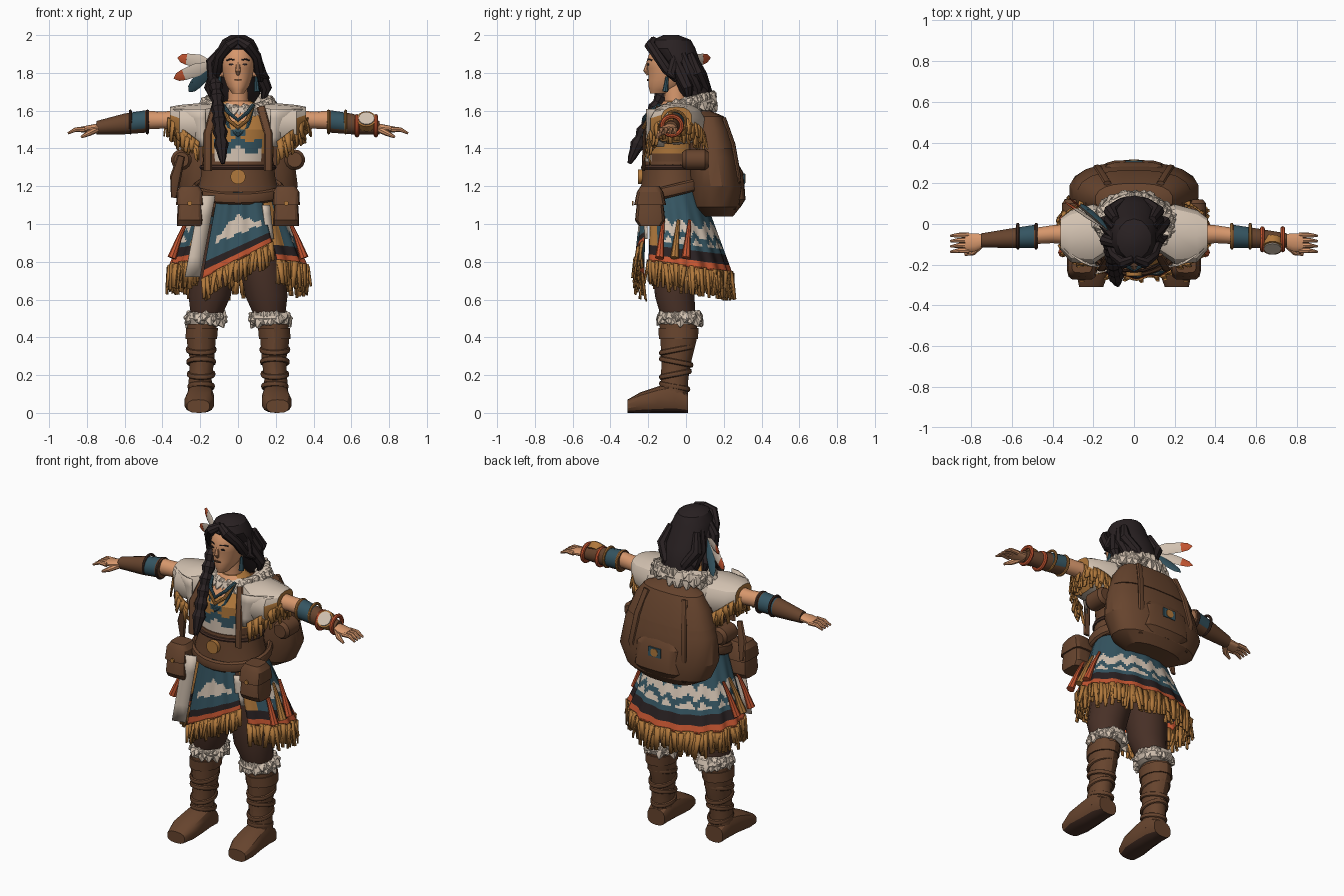
import bpy, bmesh, random
from math import sin, cos, pi, radians
from mathutils import Vector
random.seed(4)
if "Cube" in bpy.data.objects:
    bpy.data.objects.remove(bpy.data.objects["Cube"])
def material(name, *rgb):
    mat = bpy.data.materials.new(name)
    mat.use_nodes = True
    mat.diffuse_color = (*rgb, 1)
    mat.node_tree.nodes["Principled BSDF"].inputs["Base Color"].default_value = (*rgb, 1)
    return mat
dark = material("black hair", .022, .015, .016)
skin = material("skin", .68, .31, .15)
leather = material("brown leather", .135, .058, .027)
cloth = material("dark brown cloth", .065, .03, .02)
fur = material("cream fur", .65, .54, .44)
teal = material("teal cloth", .035, .09, .12)
ochre = material("ochre suede", .44, .19, .045)
red = material("orange red", .55, .09, .03)

# Mesh helpers
def emit(name, verts, faces, mats, rule=None, thick=0):
    mesh = bpy.data.meshes.new(name)
    mesh.from_pydata(verts, [], faces)
    bm = bmesh.new()
    bm.from_mesh(mesh)
    bmesh.ops.recalc_face_normals(bm, faces=bm.faces)
    bm.to_mesh(mesh)
    bm.free()
    for mat in mats if isinstance(mats, list) else [mats]:
        mesh.materials.append(mat)
    for poly in mesh.polygons:
        poly.material_index = rule(poly) if rule else 0
    mesh.shade_smooth()
    mesh.set_sharp_from_angle(angle=radians(30))
    obj = bpy.data.objects.new(name, mesh)
    bpy.context.collection.objects.link(obj)
    if thick:
        obj.modifiers.new("thickness", "SOLIDIFY").thickness = thick
def skin_rings(name, rings, mats, closed=False, rule=None):
    n, count = len(rings[0]), len(rings)
    faces = [(i * n + j, i * n + (j + 1) % n, (i + 1) % count * n + (j + 1) % n, (i + 1) % count * n + j)
             for i in range(count if closed else count - 1) for j in range(n)]
    caps = [] if closed else [tuple(range(n)), tuple(range((count - 1) * n, count * n))]
    emit(name, [v for ring in rings for v in ring], faces + caps, mats, rule)
def loft(name, sections, mats, axis="z", n=14, power=1, steps=1, rule=None):
    u, w = [Vector([float(k == a) for k in "xyz"]) for a in "xyz" if a != axis]
    rows = [[p + (q - p) * k / steps for p, q in zip(a, b)] for a, b in zip(sections, sections[1:]) for k in range(steps)]
    def shape(t):
        return abs(t) ** power * (1 if t > 0 else -1)
    angles = [2 * pi * (j + .5) / n for j in range(n)]
    skin_rings(name, [[Vector(r[:3]) + u * r[3] * shape(cos(a)) + w * r[4] * shape(sin(a)) for a in angles]
                      for r in rows + [sections[-1]]], mats, rule=rule)
def tube(name, points, radii, mat, flat=1, closed=False, ref=None, n=8):
    pts, rings = [Vector(p) for p in points], []
    radii = radii if isinstance(radii, list) else [radii] * len(pts)
    chord = pts[-1] - pts[0]
    ref = Vector(ref or ((0, 0, 1) if abs(chord.y) > .8 * chord.length else (0, 1, 0)))
    for i, p in enumerate(pts):
        after = pts[(i + 1) % len(pts)] if closed else pts[min(i + 1, len(pts) - 1)]
        tangent = (after - pts[i - 1 if closed else max(i - 1, 0)]).normalized()
        u = tangent.cross(ref).normalized()
        w = tangent.cross(u) * flat
        rings.append([p + radii[i] * (u * cos(2 * pi * j / n) + w * sin(2 * pi * j / n)) for j in range(n)])
    skin_rings(name, rings, mat, closed)
def loop(name, centre, a, b, radius, mat, axis="z", tilt=0, flat=1):
    turns = [(a * cos(k * pi / 12), b * sin(k * pi / 12)) for k in range(24)]
    path = [Vector(centre) + Vector((p, q, -q * tilt) if axis == "z" else (0, p, q)) for p, q in turns]
    tube(name, path, radius, mat, flat, True, [float(axis == k) for k in "xyz"])
def sheet(name, surface, nu, nv, mats, rule=lambda u, v: 0):
    verts = [surface(i / nu, j / nv) for i in range(nu + 1) for j in range(nv + 1)]
    faces = [(a, a + 1, a + nv + 2, a + nv + 1) for i in range(nu) for j in range(nv) for a in [i * (nv + 1) + j]]
    emit(name, verts, faces, mats, lambda p: rule((p.index // nv + .5) / nu, (p.index % nv + .5) / nv), .008)
def fringe(name, line, count, length):
    verts = []
    for t in [(k + .5) / count for k in range(count)]:
        p, side = line(t), (line(t + .3 / count) - line(t - .3 / count)) * 1.3
        drop = Vector((random.uniform(-.02, .02), random.uniform(-.02, .02), -length * random.uniform(.7, 1.1)))
        verts += [p - side, p + side, p + drop + side * .6, p + drop - side * .6]
    emit(name, verts, [tuple(range(4 * k, 4 * k + 4)) for k in range(count)], ochre, thick=.008)
def fur_ring(name, c, a, b, radius, lift=0, count=50):
    loop(name + "_core", c, a, b, radius, fur, tilt=-lift)
    for t in [k * 2.4 for k in range(count)]:
        d = Vector((cos(t), sin(t), random.uniform(-1, 1.6))).normalized()
        p = Vector(c) + Vector((a * cos(t), b * sin(t), b * lift * sin(t))) + d * radius * .6
        tip = p + (d + Vector((0, 0, random.uniform(-.9, .2)))) * radius * .65
        tube(name + "_lock", [p, p.lerp(tip, .5), tip], [radius * .7, radius * .5, radius * .1], fur, n=5)
def disc(name, c, a, b, mat, depth=.008, n=12):
    loft(name, [(*c, a, b), (c[0], c[1] + depth, c[2], a, b)], mat, "y", n)
def tri(t):
    return abs(t % 1 - .5) * 2

# Torso with painted tunic
def tunic(poly):
    x, y, z = poly.center
    if y > -.1 or abs(x) > .13:
        return 1 if z < 1.38 or y > .02 else 0
    if z > 1.54 and abs(x) < (z - 1.5) * .8:
        return 2
    if z < 1.36 + .05 * tri(x * 8):
        return 3
    return 4 if z < 1.42 + .04 * tri(x * 8) or abs(x) + abs(z - 1.48) < .04 else 0
loft("torso", [(0, -.06, 1.12, .2, .16), (0, -.07, 1.24, .18, .15), (0, -.07, 1.4, .19, .15), (0, -.07, 1.5, .2, .15),
     (0, -.05, 1.59, .18, .11), (0, -.05, 1.65, .07, .07)], [ochre, leather, skin, fur, teal], n=48, steps=6, rule=tunic)
for low, mat in ((1.57, teal), (1.53, ochre), (1.49, teal)):
    tube("necklace", [(-.08, -.14, 1.63), (-.05, -.2, low + .02), (0, -.225, low - .02), (.05, -.2, low + .02), (.08, -.14, 1.63)], .01, mat)

# Head, face and neck
loft("neck", [(0, -.05, 1.6, .06, .06), (0, -.06, 1.74, .05, .06)], skin)
loft("face", [(0, -.14, 1.69, .03, .05), (0, -.11, 1.73, .06, .09), (0, -.1, 1.79, .08, .1), (0, -.1, 1.86, .09, .11),
              (0, -.09, 1.92, .08, .1), (0, -.08, 1.96, .05, .07)], skin, n=20, steps=2)
tube("nose", [(0, -.195, 1.87), (0, -.213, 1.81), (0, -.2, 1.79)], [.008, .014, .008], skin)
disc("mouth", (0, -.206, 1.763), .022, .005, leather)
for s in (1, -1):
    disc("eye", (s * .036, -.205, 1.845), .013, .005, dark)
    tube("eyebrow", [(s * .018, -.203, 1.868), (s * .04, -.198, 1.873), (s * .06, -.18, 1.866)], .004, dark)
    tube("ear", [(s * .088, -.08, 1.85), (s * .1, -.07, 1.82), (s * .085, -.08, 1.78)], .018, skin)
    tube("earring", [(s * .095, -.1, 1.78), (s * .1, -.11, 1.7)], [.008, .016], teal)

# Hair, braid and feathers
loft("hair", [(0, -.08, 2, .04, .04), (0, -.075, 1.975, .085, .1), (0, -.07, 1.93, .11, .12), (0, -.04, 1.87, .12, .11),
              (0, .01, 1.8, .115, .1), (0, .05, 1.7, .12, .09), (0, .08, 1.63, .1, .06), (0, .09, 1.6, .05, .03)], dark)
for s in (1, -1):
    tube("hair_front", [(0, -.17, 1.975), (s * .05, -.19, 1.945), (s * .095, -.15, 1.89), (s * .11, -.1, 1.82), (s * .12, -.05, 1.76)],
         [.02, .03, .028, .03, .015], dark)
    for y in (-.03, .02, .06):
        tube("hair_lock", [(s * .09, y - .04, 1.9), (s * .115, y, 1.8), (s * (.12 - y), y + .04, 1.72), (s * (.1 - y), y + .05, 1.64)],
             [.02, .035, .03, .006], dark)
tube("loose_lock", [(.1, -.06, 1.86), (.13, -.08, 1.79), (.165, -.06, 1.77)], [.03, .025, .005], dark)
tube("side_lock", [(-.08, -.1, 1.93), (-.14, -.08, 1.86), (-.13, -.07, 1.74)], [.02, .03, .03], dark)
start, bend, end = Vector((-.12, -.08, 1.76)), Vector((-.1, -.2, 1.56)), Vector((-.08, -.3, 1.32))
braid = [start.lerp(bend, t / 14).lerp(bend.lerp(end, t / 14), t / 14) for t in range(15)]
tube("braid", braid, [.028 + .012 * (k % 2) for k in range(13)] + [.022, .01], dark)
for tip, body, point in [((-.32, .13, 1.88), fur, red), ((-.34, .11, 1.77), fur, red), ((-.26, .1, 1.7), teal, teal)]:
    root, tip = Vector((-.13, -.03, 1.85)), Vector(tip)
    tube("feather", [root, root.lerp(tip, .4), root.lerp(tip, .75)], [.01, .035, .03], body, .15)
    tube("feather_tip", [root.lerp(tip, .74), root.lerp(tip, .9), tip], [.03, .022, .002], point, .16)

fur_ring("collar", (0, 0, 1.62), .155, .115, .048, .3, 90)
for s in (1, -1):
    # Shoulder capes, cream outside with suede around the arm opening
    loft("shoulder_cape", [(s * .12, -.04, 1.56, .1, .08), (s * .2, -.05, 1.53, .15, .11), (s * .31, -.06, 1.53, .13, .1),
         (s * .36, -.05, 1.56, .08, .06)], [fur, ochre], "x", power=.8, rule=lambda p: int(s * p.normal.x > .7 and p.center.z < 1.6))
    sheet("cape_lapel", lambda u, v: Vector((s * (.17 + .17 * u * (1 - v * .7)), -.205 + .09 * u * u, 1.61 - .2 * v)), 4, 4, fur)
    for layer in (0, .03):
        fringe("cape_fringe", lambda t: Vector((s * (.21 + (.165 - layer) * sin(pi * t)), -.05 - .15 * cos(pi * t),
                                                1.44 - layer + .13 * sin(pi * t))), 26, .1)
    tube("chest_strap", [(s * .12, -.15, 1.62), (s * .16, -.22, 1.48), (s * .16, -.225, 1.28)], .022, leather, .4)
    # Arms, bracers and hands
    loft("arm", [(s * .28, -.05, 1.55, .055, .055), (s * .4, -.05, 1.55, .045, .045), (s * .5, -.06, 1.55, .04, .05)], skin, "x")
    loft("bracer", [(s * .47, -.06, 1.545, .06, .06), (s * .6, -.07, 1.53, .05, .055), (s * .75, -.08, 1.51, .035, .035)],
         [leather, teal], "x", steps=6, rule=lambda p: int(.5 < abs(p.center.x) < .57 and p.center.z > 1.5))
    for x in (.48, .57):
        loop("bracer_edge", (s * x, -.06, 1.54), .058, .058, .008, ochre if s > 0 else cloth, "x")
    loft("palm", [(s * .73, -.08, 1.51, .03, .025), (s * .78, -.09, 1.505, .045, .02), (s * .83, -.09, 1.5, .045, .015)], skin, "x")
    for y in (-.055, -.08, -.105, -.13):
        tube("finger", [(s * .81, y, 1.5), (s * .86, y, 1.5), (s * .9, y * 1.05, 1.48)], [.014, .012, .006], skin)
    tube("thumb", [(s * .75, -.1, 1.5), (s * .79, -.14, 1.48), (s * .83, -.15, 1.46)], [.018, .015, .007], skin)
    # Trousers, boots and fur cuffs
    loft("trouser_leg", [(s * .09, -.05, 1, .1, .13), (s * .13, -.05, .75, .12, .12), (s * .15, -.06, .62, .115, .105),
                         (s * .17, -.04, .5, .08, .09)], cloth)
    fur_ring("boot_cuff", (s * .17, -.03, .5), .07, .08, .04)
    loft("boot", [(s * .19, -.04, .47, .08, .1), (s * .195, -.04, .38, .078, .095), (s * .19, -.05, .28, .066, .08),
                  (s * .2, -.06, .18, .062, .072), (s * .2, -.07, .06, .07, .08)], leather)
    loft("foot", [(s * .2, .01, .05, .06, .05), (s * .2, -.06, .08, .07, .08), (s * .2, -.15, .07, .075, .07), (s * .205, -.24, .055, .08, .055),
         (s * .21, -.31, .035, .06, .035)], [leather, cloth], "y", power=.75, rule=lambda p: int(p.normal.z < -.7))
    loft("boot_top_band", [(s * .195, -.04, .39, .086, .103), (s * .19, -.04, .45, .086, .107)], leather)
    for k in range(4):
        loop("boot_strap", (s * .195, -.06 + .004 * k, .14 + .065 * k), .064 + .003 * k, .074 + .004 * k, .009, leather, tilt=.2 * (-1) ** k, flat=1.6)
    # Hip bags, side rolls and tassels
    x, y, z, w = s * .255, -.19, 1.09, .07
    loft("hip_pouch", [(x, y, z - .1, w, .06), (x, y, z - .07, w, .08), (x, y, z + .07, .06, .065), (x, y, z + .1, .05, .05)], leather, power=.45)
    loft("pouch_flap", [(x, y, z + .01, w * 1.05, .085), (x, y, z + .08, w, .07), (x, y, z + .11, .05, .05)], leather, power=.45)
    disc("pouch_button", (x, -.285, 1.11), .013, .013, ochre)
    loft("side_roll", [(s * .3, y, 1.34, r, r) for y, r in ((-.02, .04), (0, .055), (.1, .055), (.12, .04))], leather, "y")
    for y, mat in ((-.12, red), (-.04, ochre), (.02, red)):
        tube("hip_tassel", [(s * .27, y, 1.02), (s * .31, y - .01, .93), (s * .35, y - .02, .82)], [.008, .014, .024], mat)
tube("knife_sheath", [(-.3, -.1, 1.36), (-.33, -.08, 1.25), (-.34, -.06, 1.14)], [.02, .03, .015], leather, .5)

# Wrist compass and beads
for x in (.63, .73):
    loop("wrist_beads", (x, -.075, 1.52), .052, .05, .012, red, "x")
tube("compass_rim", [(.68, -.085, 1.53), (.68, -.118, 1.557)], .052, ochre, n=16)
tube("compass_dial", [(.68, -.1, 1.542), (.68, -.123, 1.561)], .042, fur, n=16)

# Coat skirt with pattern, bands and fringe
def coat(u, v):
    a = radians(290 * u - 145)
    pleat, hem = 1 + .03 * v * sin(16 * a), .74 + .035 * (1 - cos(a))
    return Vector(((.19 + .17 * v) * sin(a) * pleat, .07 * v - .07 + (.14 + .1 * v) * cos(a) * pleat, 1.22 + (hem - 1.22) * v))
def coat_paint(u, v):
    peak = .1 * tri(u * 13 + .15 * sin(u * 50))
    if v > .8 or abs(u - .5) > .45:
        return 3 if v > .91 else 2 if v > .8 else 4
    return int(abs(u - .5) < .4 and (.43 + peak < v < .56 + peak or .64 + peak < v < .75))
def panel(u, v):
    x = -.1 + .21 * u + v * (-.09 + .16 * u)
    return Vector((x, -.225 - .04 * v + x * x + .006 * sin(u * 20), 1.2 + v * (.19 * u - .49)))
def panel_paint(u, v):
    if v > .8:
        return 3 if v > .92 else 2
    return int(.14 < u < .9 and .36 + .25 * tri(u + .02) + .05 * tri(u * 5) < v < .68 - .08 * tri(u * 4))
stripes = [teal, fur, dark, red, ochre]
sheet("coat_skirt", coat, 112, 34, stripes, coat_paint)
sheet("front_panel", panel, 32, 32, stripes, panel_paint)
for layer in (0, .02):
    fringe("coat_fringe", lambda t: coat(t, 1 - layer), 85, .14)
    fringe("panel_fringe", lambda t: panel(t, 1 - layer), 24, .12)
sheet("right_sash", lambda u, v: Vector((-.2 + .08 * u - .08 * v, -.25 + .02 * u, 1.15 - .43 * v)), 2, 4, fur)
sheet("left_sash", lambda u, v: Vector((.13 + .04 * u + .02 * v, -.23 + .02 * u, 1.1 - .18 * v)), 2, 4, fur)

# Belts and buckle
loft("waist_belt", [(0, -.07, 1.17, .22, .172), (0, -.07, 1.24, .2, .165), (0, -.07, 1.33, .19, .157)], leather, n=24)
loop("belt_edge", (0, -.07, 1.3), .19, .155, .014, cloth)
loop("hip_belt", (0, -.06, 1.18), .23, .18, .018, leather, tilt=-.25, flat=1.8)
disc("buckle", (0, -.255, 1.25), .04, .04, ochre, .03, 16)

# Backpack
loft("backpack", [(0, .16, 1.04, .18, .09), (0, .16, 1.09, .27, .13), (0, .16, 1.2, .32, .145), (0, .14, 1.35, .3, .135),
                  (0, .12, 1.5, .24, .11)], leather, n=20, power=.85)
loft("pack_flap", [(0, .14, 1.4, .28, .125), (0, .13, 1.5, .24, .105), (0, .12, 1.57, .19, .08), (0, .1, 1.6, .1, .03)], leather, n=20, power=.8)
loft("pack_pocket", [(0, .23, 1.09, .12, .06), (0, .25, 1.13, .16, .065), (0, .25, 1.27, .15, .055), (0, .22, 1.33, .11, .05)], leather, power=.6)
disc("pack_emblem", (0, .304, 1.24), .06, .04, teal, n=4)
disc("pack_emblem_centre", (0, .308, 1.24), .025, .025, ochre)
for s in (1, -1):
    tube("pack_strap", [(s * .13, .2, 1.56), (s * .16, .25, 1.42), (s * .18, .28, 1.25), (s * .16, .25, 1.08)], .02, leather, .6)
